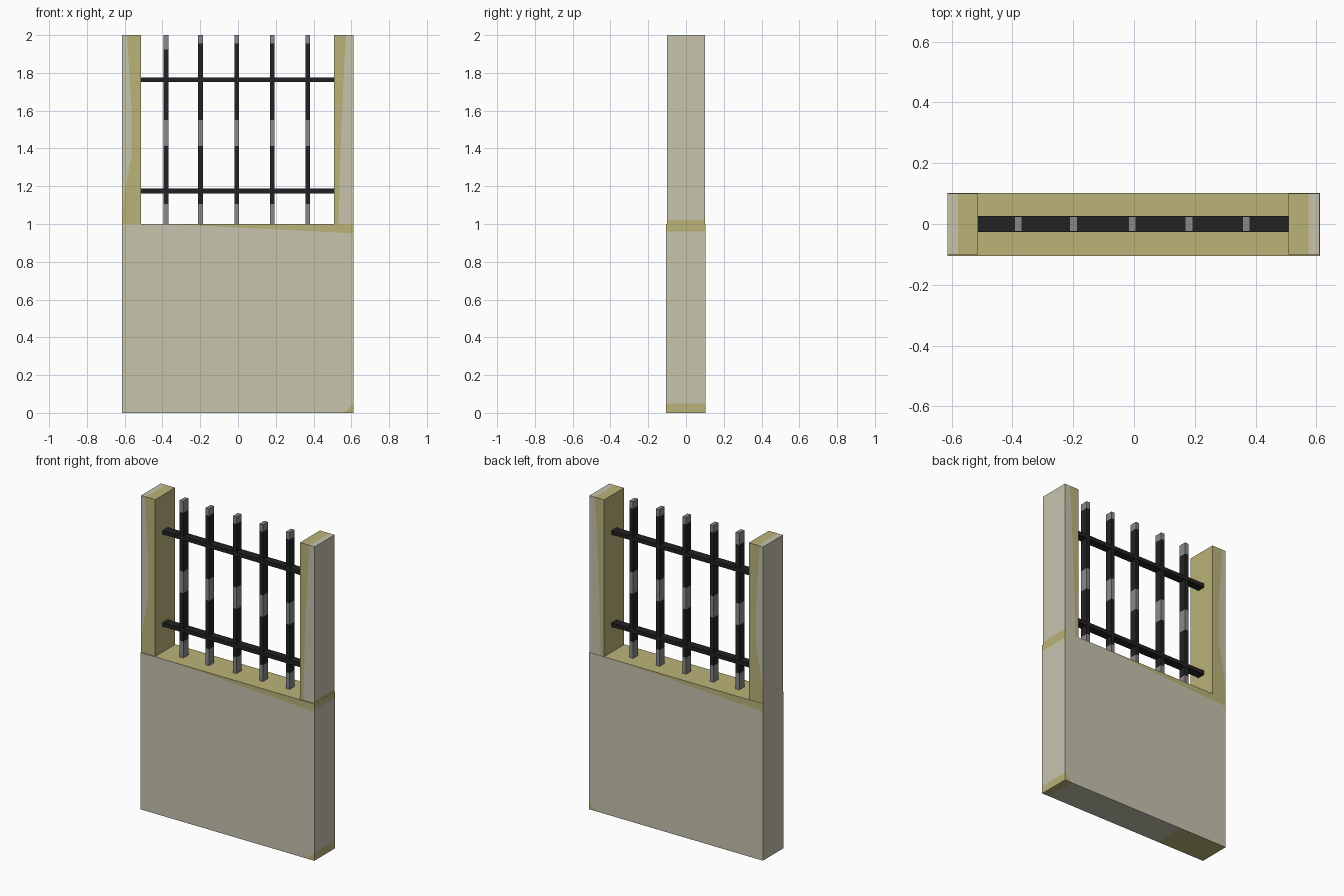
import bpy, bmesh
from mathutils import Vector

if "Cube" in bpy.data.objects:
    bpy.data.objects.remove(bpy.data.objects["Cube"])


def material(name, rgb):
    m = bpy.data.materials.new(name)
    m.diffuse_color = (*rgb, 1)
    m.use_nodes = True
    m.node_tree.nodes["Principled BSDF"].inputs["Base Color"].default_value = m.diffuse_color
    return m


STONE = material("pale_stone", (0.57, 0.55, 0.42))
MOSS = material("yellow_stone", (0.495, 0.45, 0.19))
IRON = material("dark_iron", (0.016, 0.016, 0.017))
STEEL = material("worn_steel", (0.25, 0.25, 0.25))


def box(lo, hi):
    bm = bmesh.new()
    bmesh.ops.create_cube(bm, size=1)
    lo, hi = Vector(lo), Vector(hi)
    for v in bm.verts:
        v.co = Vector([(lo[i] + hi[i]) / 2 + v.co[i] * (hi[i] - lo[i]) for i in range(3)])
    bm.normal_update()
    return bm


def finish(bm, name, mats):
    me = bpy.data.meshes.new(name)
    bm.to_mesh(me)
    bm.free()
    for m in mats:
        me.materials.append(m)
    bpy.context.collection.objects.link(bpy.data.objects.new(name, me))


def cut(bm, co, no, test=lambda f: True):
    """Split the faces passing the test along a plane."""
    faces = [f for f in bm.faces if test(f)]
    geom = set(faces)
    for f in faces:
        geom.update(f.edges)
        geom.update(f.verts)
    bmesh.ops.bisect_plane(bm, geom=list(geom), dist=1e-5, plane_co=co, plane_no=no)
    bm.normal_update()


def paint(bm, co, no, test):
    """Cut the chosen faces and colour those on the positive side yellow."""
    co, no = Vector(co), Vector(no)
    cut(bm, co, no, test)
    for f in bm.faces:
        if test(f) and (f.calc_center_median() - co).dot(no) > 0:
            f.material_index = 1


def facing(axis, sign):
    return lambda f: f.normal[axis] * sign > 0.9


# Lower wall with yellowed top, edge bands and corners
L, R = -0.614, 0.612
wall = box((L, -0.105, 0), (R, 0.102, 1))
for f in wall.faces:
    if f.normal.z > 0.9:
        f.material_index = 1
for s in (1, -1):                       # tapering band, thickest to the viewer's right
    side = facing(1, -s)
    paint(wall, (-0.28 * s, 0, 0.995), (0.035 * s, 0, 0.70), side)
for z, sign in ((0.96, 1), (0.05, -1)):
    paint(wall, (0, 0, z), (0, 0, sign), facing(0, 1))
for s in (1, -1):
    paint(wall, (0.56, 0, 0), (0.045, 0, -0.05), facing(1, s))
paint(wall, (-0.27, 0, 0), (-1, 0, 0), facing(2, -1))
paint(wall, (0.56, 0, 0), (1, 0, 0), facing(2, -1))
finish(wall, "lower_wall", [STONE, MOSS])


# Posts: yellow inner side, wavy colour border (z, x) on front and back
def post(name, x0, x1, inner, border, top_x):
    bm = box((x0, -0.1, 1), (x1, 0.1, 2))
    for z, _ in border[1:-1]:
        cut(bm, (0, 0, z), (0, 0, 1))
    for (za, xa), (zb, xb) in zip(border, border[1:]):
        def band(f):
            return abs(f.normal.y) > 0.9 and za < f.calc_center_median().z < zb
        paint(bm, (xa, 0, za), (inner * (zb - za), 0, -inner * (xb - xa)), band)
    paint(bm, (top_x, 0, 2), (inner, 0, 0), facing(2, 1))
    for f in bm.faces:
        if f.normal.x * inner > 0.9:
            f.material_index = 1
    if inner < 0:
        paint(bm, (0, 0, 1.02), (0, 0, -1), facing(0, 1))
    finish(bm, name, [STONE, MOSS])


post("left_post", L, -0.514, 1,
     [(1, -0.612), (1.15, -0.604), (1.36, -0.565), (1.62, -0.565), (2, -0.588)], -0.58)
post("right_post", 0.508, R - 0.001, -1,
     [(1, 0.532), (1.4, 0.543), (1.85, 0.563), (2, 0.573)], 0.575)

# Horizontal rails
for name, z in (("lower_rail", 1.175), ("upper_rail", 1.763)):
    finish(box((-0.52, -0.026, z - 0.0125), (0.605, 0.026, z + 0.0125)), name, [IRON])

# Upright bars with worn bands
for i, x in enumerate((-0.381, -0.199, -0.006, 0.181, 0.369)):
    bm = box((x - 0.0125, -0.025, 1), (x + 0.0125, 0.025, 2))
    levels = (1.105, 1.413, 1.55, 1.925 if i == 0 else 1.955)
    for z in levels:
        cut(bm, (0, 0, z), (0, 0, 1))
    for f in bm.faces:
        z = f.calc_center_median().z
        f.material_index = 0 if levels[0] < z < levels[1] or levels[2] < z < levels[3] else 1
    finish(bm, f"upright_bar_{i + 1}", [IRON, STEEL])
